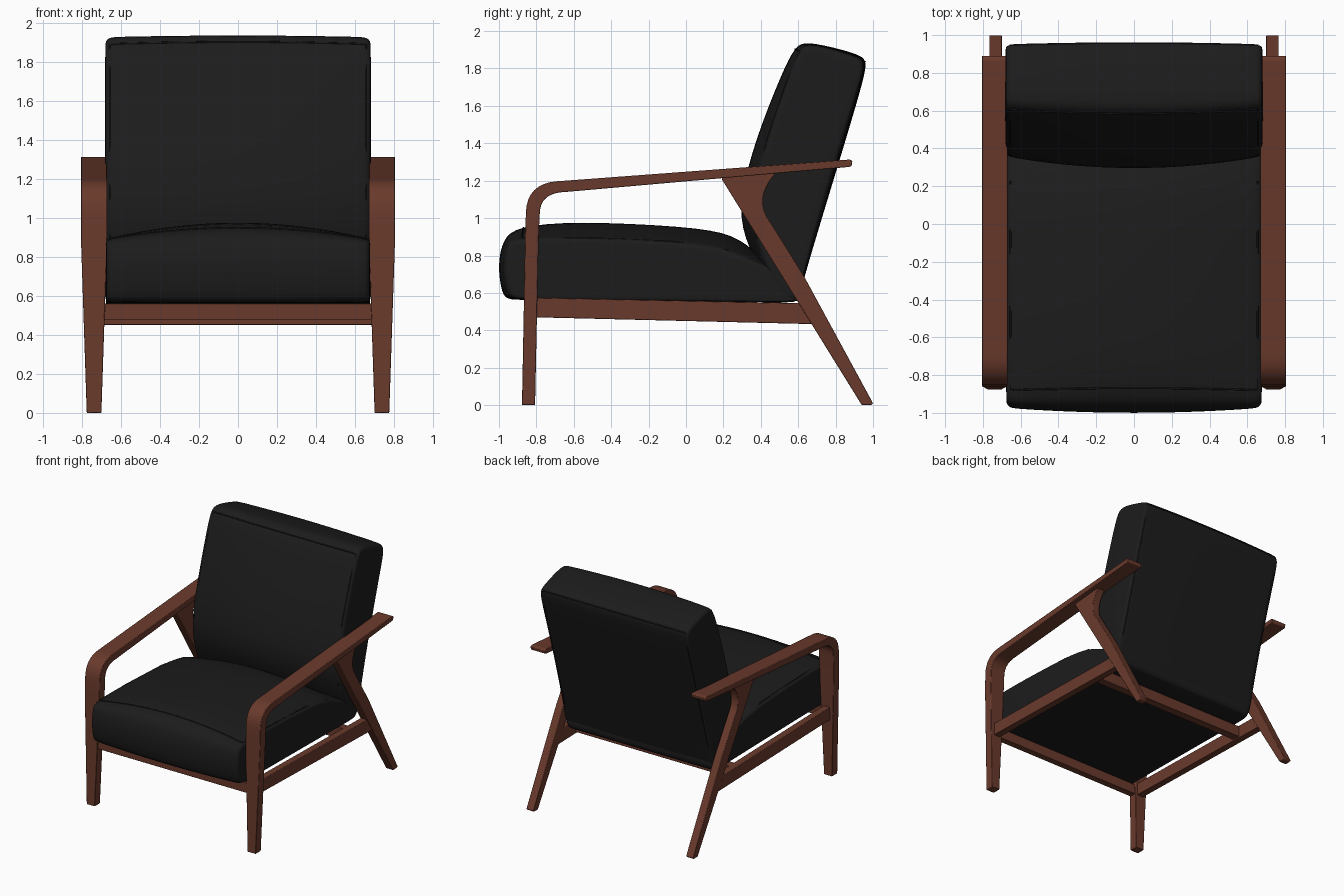
import bpy, bmesh
from mathutils import Vector

if "Cube" in bpy.data.objects:
    bpy.data.objects.remove(bpy.data.objects["Cube"])


def material(name, rgb):
    m = bpy.data.materials.new(name)
    m.use_nodes = True
    m.diffuse_color = (*rgb, 1)
    m.node_tree.nodes["Principled BSDF"].inputs["Base Color"].default_value = (*rgb, 1)
    return m


WOOD = material("reddish_brown_wood", (0.143, 0.042, 0.025))
LEATHER = material("black_leather", (0.0115, 0.0115, 0.0115))


def finish(name, bm, mat):
    bmesh.ops.recalc_face_normals(bm, faces=bm.faces)
    mesh = bpy.data.meshes.new(name)
    bm.to_mesh(mesh)
    bm.free()
    ob = bpy.data.objects.new(name, mesh)
    bpy.context.collection.objects.link(ob)
    mesh.materials.append(mat)
    return ob


def shade(ob, degrees=35):
    bpy.ops.object.select_all(action="DESELECT")
    ob.select_set(True)
    bpy.context.view_layer.objects.active = ob
    bpy.ops.object.shade_smooth_by_angle(angle=degrees * 3.14159 / 180)


def loft(name, rings, mat):
    """Skin a list of closed rings and cap both ends."""
    bm = bmesh.new()
    rows = [[bm.verts.new(p) for p in r] for r in rings]
    n = len(rows[0])
    for a, b in zip(rows, rows[1:]):
        for i in range(n):
            j = (i + 1) % n
            bm.faces.new((a[i], a[j], b[j], b[i]))
    bm.faces.new(rows[0])
    bm.faces.new(rows[-1])
    return finish(name, bm, mat)


def board(name, profile, center, half):
    """Extrude a (y, z) profile along x; half gives the half width at height z."""
    rings = [[(center + s * half(z), y, z) for y, z in profile] for s in (-1, 1)]
    ob = loft(name, rings, WOOD)
    bev = ob.modifiers.new("soft_edges", "BEVEL")
    bev.width = 0.004
    bev.segments = 2
    bev.limit_method = "ANGLE"
    bev.angle_limit = 0.7
    shade(ob)


def bend(a, corner, b, steps=8):
    """Rounded corner from a to b."""
    a, c, b = Vector(a), Vector(corner), Vector(b)
    ts = [i / steps for i in range(steps + 1)]
    return [tuple(a * (1 - t) ** 2 + c * 2 * t * (1 - t) + b * t * t) for t in ts]


# Wooden side frames
arm = ([(-0.877, 0), (-0.86, 0.9)]
       + bend((-0.856, 1.03), (-0.85, 1.185), (-0.69, 1.197))
       + [(-0.66, 1.199), (0.86, 1.312), (0.875, 1.313), (0.89, 1.305),
          (0.885, 1.278), (0.87, 1.273), (0.855, 1.272), (-0.63, 1.141)]
       + bend((-0.66, 1.139), (-0.782, 1.13), (-0.782, 1.02))
       + [(-0.788, 0.9), (-0.807, 0)])
back_leg = ([(0.94, 0), (0.19, 1.21), (0.2, 1.225), (0.46, 1.245)]
            + bend((0.475, 1.235), (0.36, 1.1), (0.45, 0.98))
            + [(0.625, 0.70), (1.0, 0.01), (0.99, 0)])
side_rail = [(-0.82, 0.47), (0.69, 0.433), (0.63, 0.545), (-0.82, 0.575)]

for side, s in (("left", 1), ("right", -1)):
    board(side + "_arm_and_front_leg", arm, s * 0.738,
          lambda z: 0.0375 + 0.03 * min(z / 0.9, 1))
    board(side + "_back_leg", back_leg, s * 0.733, lambda z: 0.033)
    board(side + "_side_rail", side_rail, s * 0.733, lambda z: 0.029)

# Cross rails
board("front_rail", [(-0.86, 0.475), (-0.805, 0.475), (-0.805, 0.56), (-0.86, 0.56)],
      0, lambda z: 0.71)
board("rear_rail", [(0.37, 0.452), (0.44, 0.45), (0.44, 0.545), (0.37, 0.547)],
      0, lambda z: 0.72)


def cushion(name, edge, middle, width, seams):
    """Crowned cushion between an edge profile and a fuller middle profile."""
    edge = [Vector(p) for p in edge]
    middle = [Vector(p) for p in middle]

    def ring(x, inset):
        k = 1 - (x / width) ** 2
        pts = [Vector((x, *e.lerp(m, k))) for e, m in zip(edge, middle)]
        mid = sum(pts, Vector()) / len(pts)
        return [p + (mid - p).normalized() * inset for p in pts]

    side = [(width, 0.045), (width - 0.004, 0.02), (width - 0.02, 0.004)]
    core = width - 0.05
    rings = [ring(-x, d) for x, d in side]
    rings += [ring(core * t / 6, 0) for t in range(-6, 7)]
    rings += [ring(x, d) for x, d in reversed(side)]
    ob = loft(name, rings, LEATHER)
    sub = ob.modifiers.new("soft_form", "SUBSURF")
    sub.levels = sub.render_levels = 2
    shade(ob, 80)

    def on_surface(x, i, inset=0.001):
        r = ring(x, inset)
        return (r[i - 1] + r[i] * 4 + r[(i + 1) % len(r)]) / 6

    # Piping along the seams: up one side, across, and down the other
    seam_x = width - 0.025
    for number, idx in enumerate(seams):
        path = [on_surface(-seam_x, i, 0.006) for i in reversed(idx)]
        path += [on_surface(core * t / 8, idx[0]) for t in range(-8, 9)]
        path += [on_surface(seam_x, i, 0.006) for i in idx]
        cu = bpy.data.curves.new(name + "_piping", "CURVE")
        cu.dimensions = "3D"
        cu.bevel_depth = 0.005
        cu.bevel_resolution = 1
        cu.use_fill_caps = True
        spline = cu.splines.new("POLY")
        spline.points.add(len(path) - 1)
        for sp, p in zip(spline.points, path):
            sp.co = (*p, 1)
        cu.materials.append(LEATHER)
        pipe = bpy.data.objects.new(f"{name}_piping_{number + 1}", cu)
        bpy.context.collection.objects.link(pipe)


# Seat cushion
cushion("seat_cushion",
        [(-0.8, 0.565), (-0.93, 0.565), (-0.96, 0.60), (-0.98, 0.74), (-0.96, 0.86),
         (-0.93, 0.893), (-0.6, 0.895), (0, 0.875), (0.25, 0.83), (0.4, 0.75),
         (0.6, 0.69), (0.62, 0.62), (0.61, 0.545), (0.5, 0.55)],
        [(-0.8, 0.565), (-0.95, 0.56), (-0.985, 0.59), (-1.008, 0.75), (-0.98, 0.885),
         (-0.91, 0.955), (-0.6, 0.985), (0, 0.957), (0.27, 0.915), (0.38, 0.80),
         (0.6, 0.69), (0.62, 0.62), (0.61, 0.545), (0.5, 0.55)],
        0.678, [(5, 6, 7, 8)])

# Back cushion
cushion("back_cushion",
        [(0.67, 1.94), (0.61, 1.915), (0.545, 1.75), (0.42, 1.4), (0.35, 1.1),
         (0.36, 0.9), (0.47, 0.62), (0.55, 0.55), (0.595, 0.55), (0.63, 0.70),
         (0.79, 1.24), (0.945, 1.76), (0.955, 1.84), (0.915, 1.865)],
        [(0.65, 1.947), (0.585, 1.925), (0.51, 1.77), (0.37, 1.42), (0.285, 1.1),
         (0.30, 0.9), (0.45, 0.62), (0.55, 0.55), (0.60, 0.55), (0.635, 0.70),
         (0.80, 1.24), (0.957, 1.76), (0.967, 1.845), (0.92, 1.88)],
        0.682, [(1, 2, 3, 4, 5), (12, 11, 10, 9)])
